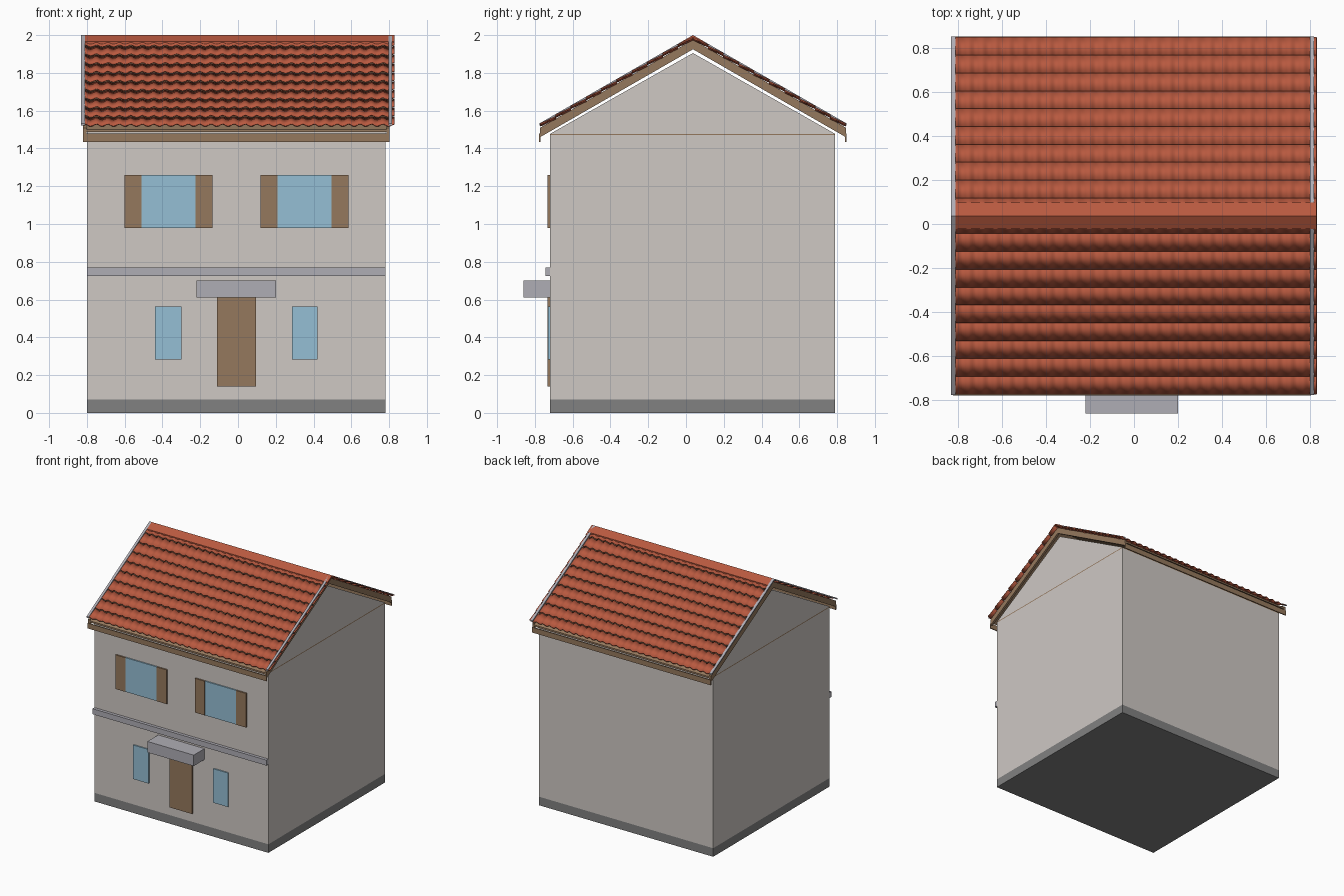
import bpy, bmesh, math

if "Cube" in bpy.data.objects:
    bpy.data.objects.remove(bpy.data.objects["Cube"])

YC, HALF, K = 0.037, 0.81, 0.575   # ridge position, half roof depth, roof slope


def mat(name, r, g, b):
    m = bpy.data.materials.new(name)
    m.diffuse_color = (r, g, b, 1)
    m.use_nodes = True
    m.node_tree.nodes["Principled BSDF"].inputs["Base Color"].default_value = m.diffuse_color
    return m


WALL = mat("plaster", 0.62, 0.58, 0.55)
DARK = mat("plinth_grey", 0.22, 0.22, 0.22)
STONE = mat("pale_stone", 0.43, 0.42, 0.46)
WOOD = mat("wood", 0.30, 0.19, 0.11)
GLASS = mat("glass", 0.30, 0.52, 0.66)
TILE = mat("roof_tile", 0.48, 0.10, 0.05)


def finish(name, bm, material):
    bmesh.ops.recalc_face_normals(bm, faces=bm.faces)
    me = bpy.data.meshes.new(name)
    bm.to_mesh(me)
    bm.free()
    ob = bpy.data.objects.new(name, me)
    bpy.context.collection.objects.link(ob)
    me.materials.append(material)
    return ob


def prism(name, x0, x1, outline, material):
    """Extrude a (y, z) outline along x."""
    bm = bmesh.new()
    f = bm.faces.new([bm.verts.new((x0, y, z)) for y, z in outline])
    ext = bmesh.ops.extrude_face_region(bm, geom=[f])["geom"]
    vs = [v for v in ext if isinstance(v, bmesh.types.BMVert)]
    bmesh.ops.translate(bm, verts=vs, vec=(x1 - x0, 0, 0))
    return finish(name, bm, material)


def box(name, x0, x1, y0, y1, z0, z1, material):
    return prism(name, x0, x1, [(y0, z0), (y1, z0), (y1, z1), (y0, z1)], material)


def chevron(name, x0, x1, top, thick, material, half=HALF):
    """Roof-shaped layer with its apex at height top."""
    low = top - K * half
    return prism(name, x0, x1, [
        (YC - half, low), (YC, top), (YC + half, low),
        (YC + half, low - thick), (YC, top - thick), (YC - half, low - thick)], material)


# House body
box("plinth", -0.80, 0.78, -0.72, 0.79, 0, 0.07, DARK)
box("walls", -0.80, 0.78, -0.72, 0.79, 0.07, 1.47, WALL)
box("attic_floor", -0.80, 0.78, -0.72, 0.79, 1.47, 1.477, WOOD)
prism("gable", -0.80, 0.78, [(-0.72, 1.477), (0.79, 1.477), (YC, 1.905)], WALL)

# Front details
box("storey_band", -0.80, 0.78, -0.745, -0.72, 0.725, 0.77, STONE)
box("canopy", -0.22, 0.20, -0.86, -0.72, 0.61, 0.70, STONE)
box("door", -0.11, 0.095, -0.732, -0.72, 0.14, 0.61, WOOD)
for side, x0, x1 in (("left", -0.44, -0.30), ("right", 0.285, 0.42)):
    box(f"lower_window_{side}", x0, x1, -0.73, -0.72, 0.283, 0.562, GLASS)
for side, x in (("left", -0.60), ("right", 0.12)):
    box(f"upper_window_{side}", x + 0.09, x + 0.375, -0.73, -0.72, 0.98, 1.26, GLASS)
    box(f"shutter_a_{side}", x, x + 0.09, -0.732, -0.72, 0.98, 1.26, WOOD)
    box(f"shutter_b_{side}", x + 0.375, x + 0.465, -0.732, -0.72, 0.98, 1.26, WOOD)

# Roof timber: deck, gable boards and eave boards
chevron("roof_deck", -0.815, 0.797, 1.966, 0.014, WOOD)
chevron("gable_board_left", -0.82, -0.803, 1.975, 0.05, WOOD)
chevron("gable_board_right", 0.785, 0.802, 1.975, 0.05, WOOD)
for side, y in (("front", YC - HALF), ("back", YC + HALF)):
    box(f"eave_board_{side}", -0.82, 0.802, y - 0.004, y + 0.004, 1.435, 1.478, WOOD)


# Stepped, wavy tile sheets
def tiles(name, side, x0=-0.81, x1=0.828, cols=27, rows=10, segs=8):
    bm = bmesh.new()
    for r in range(rows):
        strip = []
        for d, lift in ((r / rows, -0.002), ((r + 1) / rows, 0.007)):
            dy = d * HALF
            line = []
            for i in range(cols * segs + 1):
                wave = 0.005 * math.cos(2 * math.pi * i / segs)
                line.append(bm.verts.new((x0 + (x1 - x0) * i / (cols * segs), YC + side * dy,
                                          1.986 - K * dy + lift + wave)))
            strip.append(line)
        a, b = strip
        for i in range(cols * segs):
            q = (a[i], b[i], b[i + 1], a[i + 1])
            bm.faces.new(q if side < 0 else q[::-1])
    ob = finish(name, bm, TILE)
    # Make sure the upper side faces up, then thicken downward
    if ob.data.polygons[0].normal.z < 0:
        ob.data.flip_normals()
    s = ob.modifiers.new("thickness", "SOLIDIFY")
    s.thickness, s.offset = 0.007, -1
    bpy.context.view_layer.objects.active = ob
    ob.select_set(True)
    bpy.ops.object.shade_smooth_by_angle(angle=math.radians(40))
    ob.select_set(False)


tiles("tiles_front", -1)
tiles("tiles_back", 1)
chevron("ridge_cap", -0.81, 0.828, 2.0, 0.012, TILE, half=0.06)

# Grey verge trims on the tile edges
chevron("verge_left", -0.83, -0.81, 2.0, 0.012, STONE, half=HALF + 0.003)
chevron("verge_right", 0.797, 0.816, 2.0, 0.012, STONE, half=HALF + 0.003)
